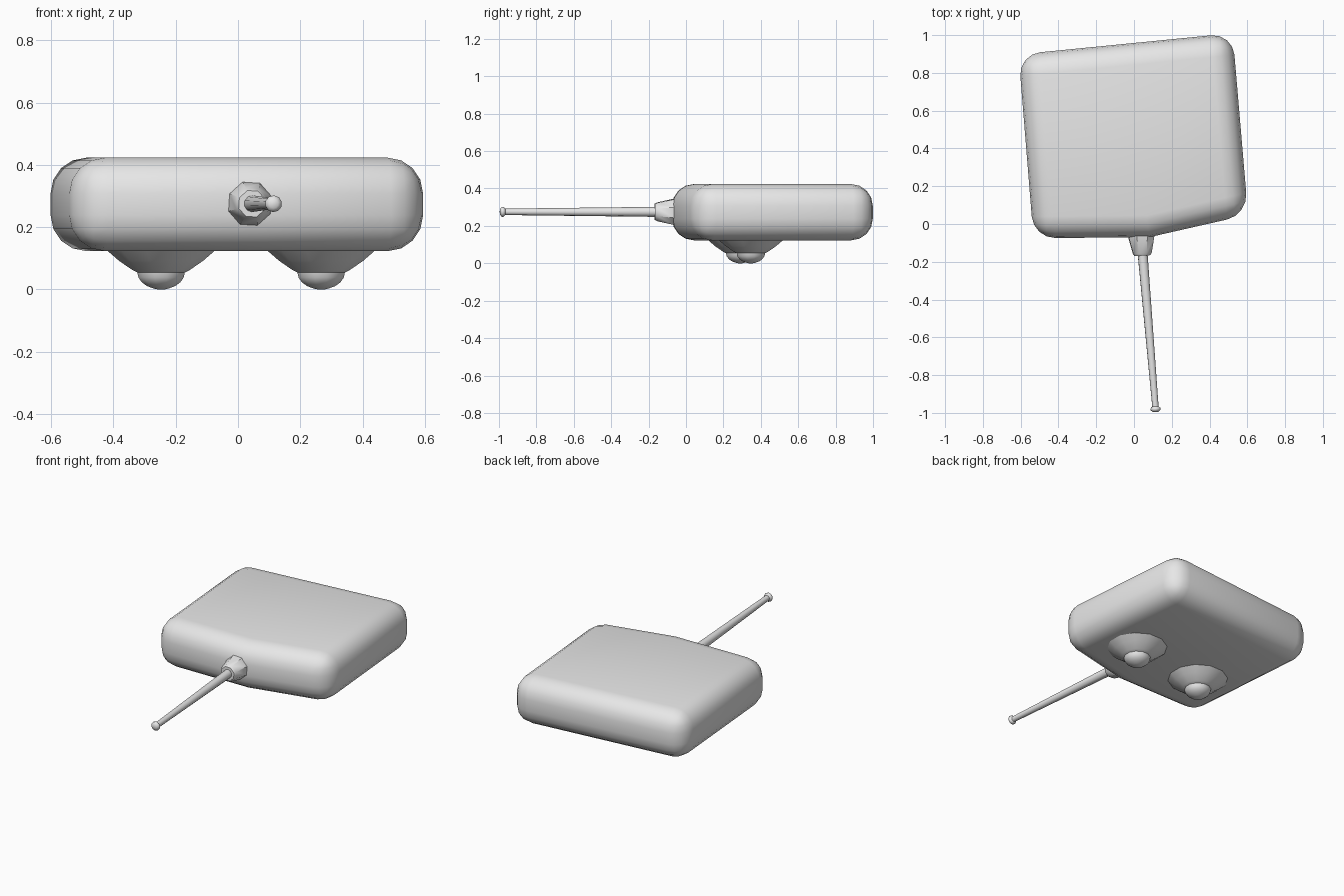
import bpy, bmesh, math
from mathutils import Vector

if "Cube" in bpy.data.objects:
    bpy.data.objects.remove(bpy.data.objects["Cube"])

grey = bpy.data.materials.new("plain grey")
grey.diffuse_color = (0.8, 0.8, 0.8, 1)
grey.use_nodes = True
grey.node_tree.nodes["Principled BSDF"].inputs["Base Color"].default_value = grey.diffuse_color


def finish(name, bm, angle):
    bmesh.ops.recalc_face_normals(bm, faces=bm.faces)
    mesh = bpy.data.meshes.new(name)
    bm.to_mesh(mesh)
    bm.free()
    mesh.materials.append(grey)
    ob = bpy.data.objects.new(name, mesh)
    bpy.context.collection.objects.link(ob)
    for o in bpy.context.selected_objects:
        o.select_set(False)
    ob.select_set(True)
    bpy.context.view_layer.objects.active = ob
    bpy.ops.object.shade_smooth_by_angle(angle=math.radians(angle))
    return ob


def lathe(name, start, end, profile, sides, angle=40):
    """Rings of (distance, radius) along the line from start to end."""
    start, end = Vector(start), Vector(end)
    axis = (end - start).normalized()
    turn = Vector((0, 0, 1)).rotation_difference(axis)
    bm = bmesh.new()
    rings = []
    for d, r in profile:
        ring = []
        for i in range(sides):
            a = math.tau * (i + 0.5) / sides
            ring.append(bm.verts.new(start + turn @ Vector((r * math.cos(a), r * math.sin(a), d))))
        rings.append(ring)
    for a, b in zip(rings, rings[1:]):
        for i in range(sides):
            j = (i + 1) % sides
            bm.faces.new((a[i], a[j], b[j], b[i]))
    bm.faces.new(rings[0])
    bm.faces.new(rings[-1])
    return finish(name, bm, angle)


# Rounded slab with a slightly bent front side
outline = [(-0.532, -0.075), (0.08, -0.07), (0.604, 0.049), (0.522, 1.01), (-0.611, 0.898)]
bm = bmesh.new()
base = bm.faces.new([bm.verts.new((x, y, 0.123)) for x, y in outline])
top = bmesh.ops.extrude_face_region(bm, geom=[base])
bmesh.ops.translate(bm, vec=(0, 0, 0.3),
                    verts=[v for v in top["geom"] if isinstance(v, bmesh.types.BMVert)])
bmesh.ops.recalc_face_normals(bm, faces=bm.faces)
round_edges = [e for e in bm.edges if e.calc_face_angle() > math.radians(30)]
bmesh.ops.bevel(bm, geom=round_edges, offset=0.115, offset_type='OFFSET',
                segments=4, profile=0.5, affect='EDGES')
finish("body", bm, 60)

# Aerial: socket, thin rod and end knob
socket, tip = (0.037, -0.04, 0.275), (0.115, -0.995, 0.275)
lathe("aerial_socket", socket, (0.045, -0.17, 0.275),
      [(0, 0.075), (0.03, 0.073), (0.115, 0.053), (0.128, 0.045)], 8)
lathe("aerial_rod", (0.045, -0.15, 0.275), (0.115, -0.985, 0.275), [(0, 0.027), (0.835, 0.017)], 10)
lathe("aerial_knob", (0.113, -0.965, 0.275), tip,
      [(0, 0.016), (0.01, 0.027), (0.02, 0.027), (0.03, 0.014)], 10, 60)

# Two round feet, each a shallow bowl with a small half-ball below
for side, x, y in (("left", -0.247, 0.29), ("right", 0.267, 0.347)):
    lathe(side + "_foot_bowl", (x, y, 0.05), (x, y, 0.2),
          [(0, 0.07), (0.012, 0.095), (0.042, 0.14), (0.073, 0.177), (0.1, 0.18)], 12)
    ball = [(0.055 * (1 - math.cos(t)), 0.079 * math.sin(t))
            for t in (math.pi / 2 * k / 5 for k in range(1, 6))]
    lathe(side + "_foot_ball", (x, y, 0), (x, y, 0.1), [(0, 0.012)] + ball, 12, 60)
